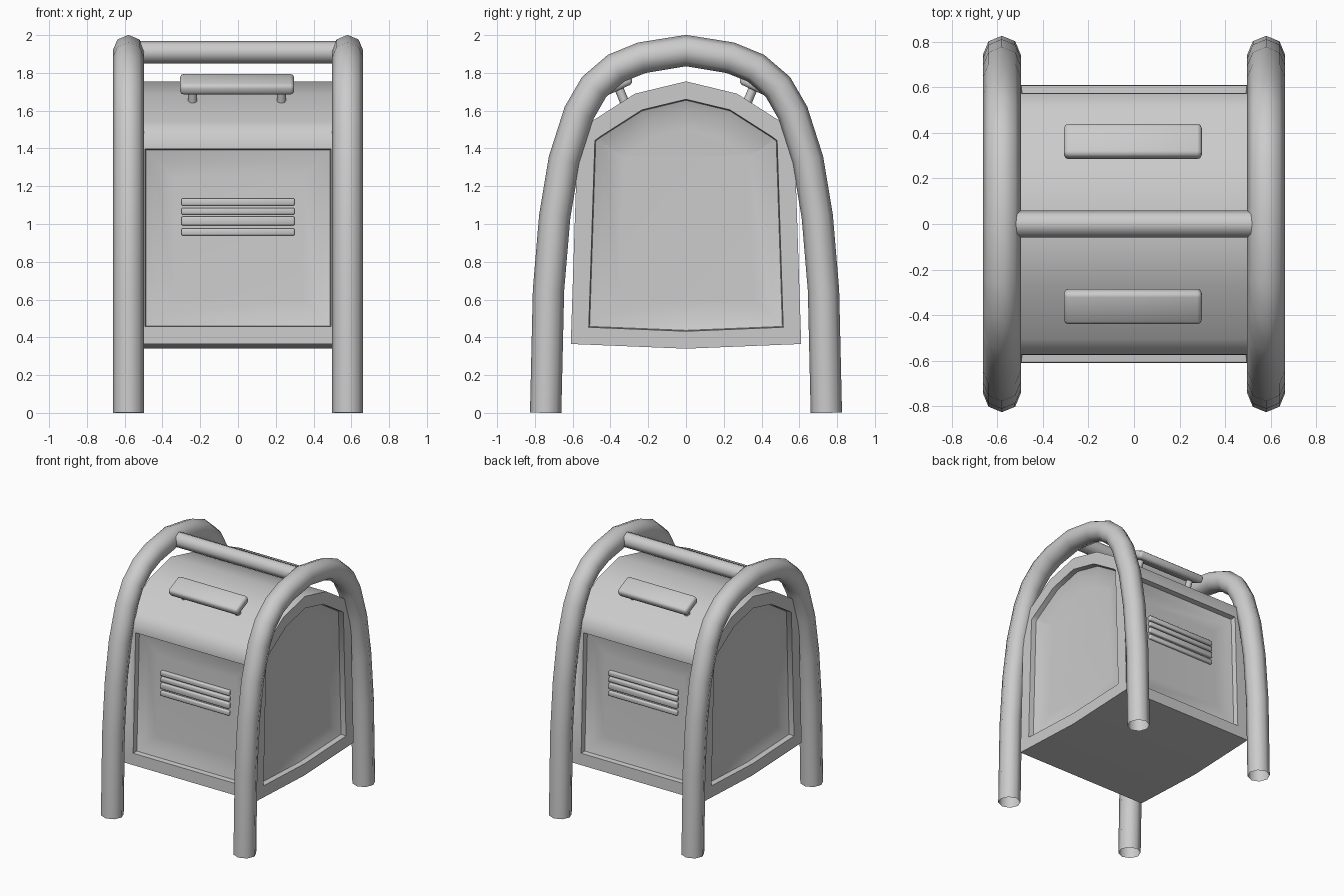
import bpy, bmesh, math
from mathutils import Vector, Matrix

cube = bpy.data.objects.get("Cube")
if cube:
    bpy.data.objects.remove(cube, do_unlink=True)

GREY = (0.6, 0.6, 0.6, 1.0)
metal = bpy.data.materials.new("grey_metal")
metal.use_nodes = True
metal.diffuse_color = GREY
metal.node_tree.nodes["Principled BSDF"].inputs["Base Color"].default_value = GREY


def finish(name, bm, angle=50):
    """Turn a bmesh into a smooth-shaded object with sharp creases."""
    mesh = bpy.data.meshes.new(name)
    bm.to_mesh(mesh)
    bm.free()
    mesh.materials.append(metal)
    obj = bpy.data.objects.new(name, mesh)
    bpy.context.collection.objects.link(obj)
    bpy.ops.object.select_all(action="DESELECT")
    obj.select_set(True)
    bpy.context.view_layer.objects.active = obj
    bpy.ops.object.shade_smooth_by_angle(angle=math.radians(angle))
    return obj


def tube(name, path, radius, side, sides=8):
    """Open tube along a flat path; side is the normal of the path's plane."""
    bm = bmesh.new()
    path = [Vector(p) for p in path]
    side = Vector(side)
    rings = []
    for i, p in enumerate(path):
        tangent = (path[min(i + 1, len(path) - 1)] - path[max(i - 1, 0)]).normalized()
        up = side.cross(tangent)
        rings.append([bm.verts.new(p + radius * (side * math.cos(a) + up * math.sin(a)))
                      for a in (math.tau * k / sides for k in range(sides))])
    for a, b in zip(rings, rings[1:]):
        for k in range(sides):
            n = (k + 1) % sides
            bm.faces.new((a[k], a[n], b[n], b[k]))
    return finish(name, bm, 60)


def rounded_box(name, centre, size, bevel, tilt=0):
    bm = bmesh.new()
    bmesh.ops.create_cube(bm, size=1)
    bmesh.ops.scale(bm, vec=size, verts=bm.verts)
    bmesh.ops.bevel(bm, geom=bm.edges[:], offset=bevel, segments=2,
                    profile=0.5, affect="EDGES")
    bm.transform(Matrix.Translation(centre) @ Matrix.Rotation(tilt, 4, "X"))
    return finish(name, bm)


# Body: half profile mirrored, extruded across the width
half = [(0.61, 0.365), (0.573, 1.49), (0.505, 1.54), (0.27, 1.69)]
profile = ([(0, 0.34)] + half + [(0, 1.755)] + [(-y, z) for y, z in reversed(half)])
WIDTH = 0.585
bm = bmesh.new()
ends = [[bm.verts.new((x, y, z)) for y, z in profile] for x in (-WIDTH, WIDTH)]
count = len(profile)
for k in range(count):
    n = (k + 1) % count
    bm.faces.new((ends[0][k], ends[0][n], ends[1][n], ends[1][k]))
for end in ends:
    bm.faces.new(end)
bmesh.ops.recalc_face_normals(bm, faces=bm.faces[:])

# Dished panels on the four upright sides, framed by a rim
bm.normal_update()
panels = [f for f in bm.faces if abs(f.normal.z) < 0.2]
for thickness, depth in ((0.092, 0), (0.005, -0.04), (0.05, -0.02), (0.1, -0.005)):
    bmesh.ops.inset_individual(bm, faces=panels, thickness=thickness, depth=depth,
                               use_even_offset=True)
finish("body", bm, 60)

# Arched side frames
rise = [(0.743, 0), (0.728, 0.65), (0.695, 1.04), (0.645, 1.34), (0.565, 1.59),
        (0.487, 1.725), (0.37, 1.825), (0.235, 1.88)]
arch = [(-y, z) for y, z in rise] + [(0, 1.918)] + list(reversed(rise))
for name, x in (("right_arch", -0.58), ("left_arch", 0.58)):
    tube(name, [(x, y, z) for y, z in arch], 0.083, (1, 0, 0))

# Bar joining the arches
tube("top_bar", [(-0.54, 0, 1.91), (0.54, 0, 1.91)], 0.059, (0, 1, 0))

# Handles and vent slats, repeated front and back
for place, s in (("front", -1), ("back", 1)):
    rounded_box(place + "_handle", (-0.005, s * 0.362, 1.74), (0.605, 0.158, 0.062),
                0.02, -s * math.radians(25))
    for side, x in (("right", -0.24), ("left", 0.23)):
        tube(f"{place}_{side}_handle_post",
             [(x, s * 0.315, 1.62), (x, s * 0.362, 1.735)], 0.024, (1, 0, 0))
    for i, (z, height) in enumerate(((1.116, 0.038), (1.068, 0.036),
                                     (1.016, 0.046), (0.958, 0.038))):
        rounded_box(f"{place}_vent_slat_{i + 1}", (0, s * 0.525, z),
                    (0.6, 0.04, height), 0.008)
